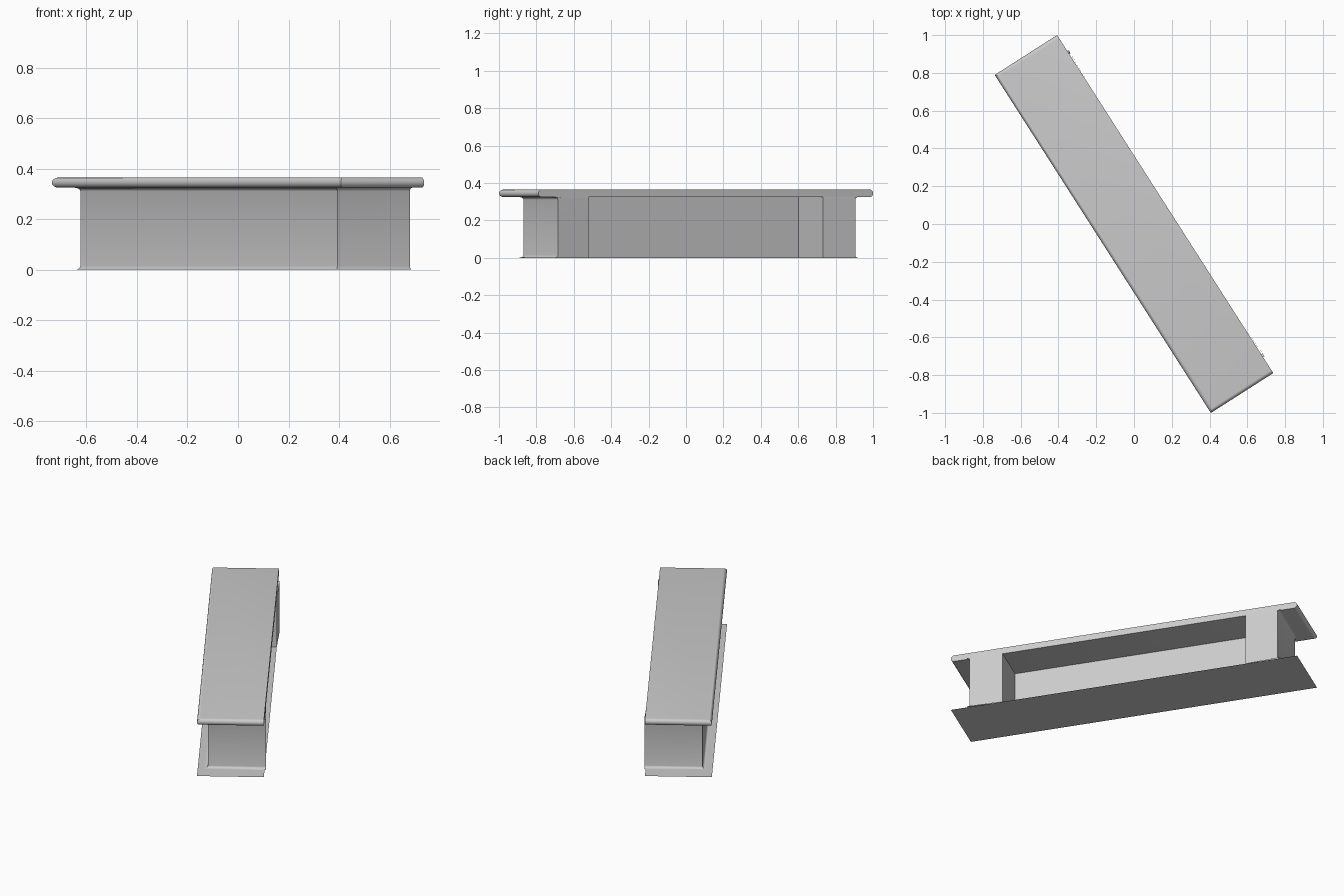
import bpy, bmesh, math

if "Cube" in bpy.data.objects:
    bpy.data.objects.remove(bpy.data.objects["Cube"])

ANGLE = math.radians(-57.4)      # long axis direction in plan
HL, HW = 1.062, 0.196            # half length, half width of slab and base
Z0, Z1 = 0.325, 0.365            # slab underside and top

mat = bpy.data.materials.new("plain_grey")
mat.diffuse_color = (0.6, 0.6, 0.6, 1)
mat.use_nodes = True
mat.node_tree.nodes["Principled BSDF"].inputs["Base Color"].default_value = mat.diffuse_color


def loft(name, rings, cap):
    """Skin a stack of closed outlines [(z, [(u, v), ...]), ...]."""
    bm = bmesh.new()
    loops = [[bm.verts.new((u, v, z)) for u, v in pts] for z, pts in rings]
    for a, b in zip(loops, loops[1:]):
        n = len(a)
        for i in range(n):
            j = (i + 1) % n
            bm.faces.new((a[i], a[j], b[j], b[i]))
    if cap:
        bm.faces.new(loops[-1])
        if len(loops) > 1:
            bm.faces.new(loops[0][::-1])
    if len(loops) > 1 and cap:
        bmesh.ops.recalc_face_normals(bm, faces=bm.faces)
    me = bpy.data.meshes.new(name)
    bm.to_mesh(me)
    bm.free()
    me.materials.append(mat)
    ob = bpy.data.objects.new(name, me)
    ob.rotation_euler.z = ANGLE
    bpy.context.collection.objects.link(ob)
    bpy.ops.object.select_all(action='DESELECT')
    ob.select_set(True)
    bpy.context.view_layer.objects.active = ob
    bpy.ops.object.shade_smooth_by_angle(angle=math.radians(30))
    return ob


# top slab: bullnose on the front and both ends, flat along the back
def slab_outline(i):
    return [(-HL + i, -HW + i), (HL - i, -HW + i), (HL - i, HW), (-HL + i, HW)]


r = (Z1 - Z0) / 2
rings = []
for k in range(11):
    a = -math.pi / 2 + math.pi * k / 10
    rings.append((Z0 + r + r * math.sin(a), slab_outline(r - r * math.cos(a))))
loft("top_slab", rings, True)


# body: front wall with two end piers, open niche at the back,
# small coves flaring out at the foot and under the slab
def body_outline(f):
    return [(-0.944 - f, 0.204), (-0.944 - f, -0.137 - f),
            (0.944 + f, -0.137 - f), (0.944 + f, 0.204),
            (0.745, HW), (0.745, -0.05), (-0.745, -0.05), (-0.745, HW)]


c = 0.018
steps = [math.pi / 2 * k / 4 for k in range(5)]
cove = [(c * (1 - math.cos(a)), c * (1 - math.sin(a))) for a in steps]  # (height, flare)
rings = [(h * 0.8, body_outline(f)) for h, f in cove]
rings += [(Z0 - h * 0.8, body_outline(f)) for h, f in reversed(cove)]
loft("body_wall", rings, False)

# base sheet: flat plate as large as the slab
loft("base_sheet", [(0.0, slab_outline(0)[::-1])], True)
